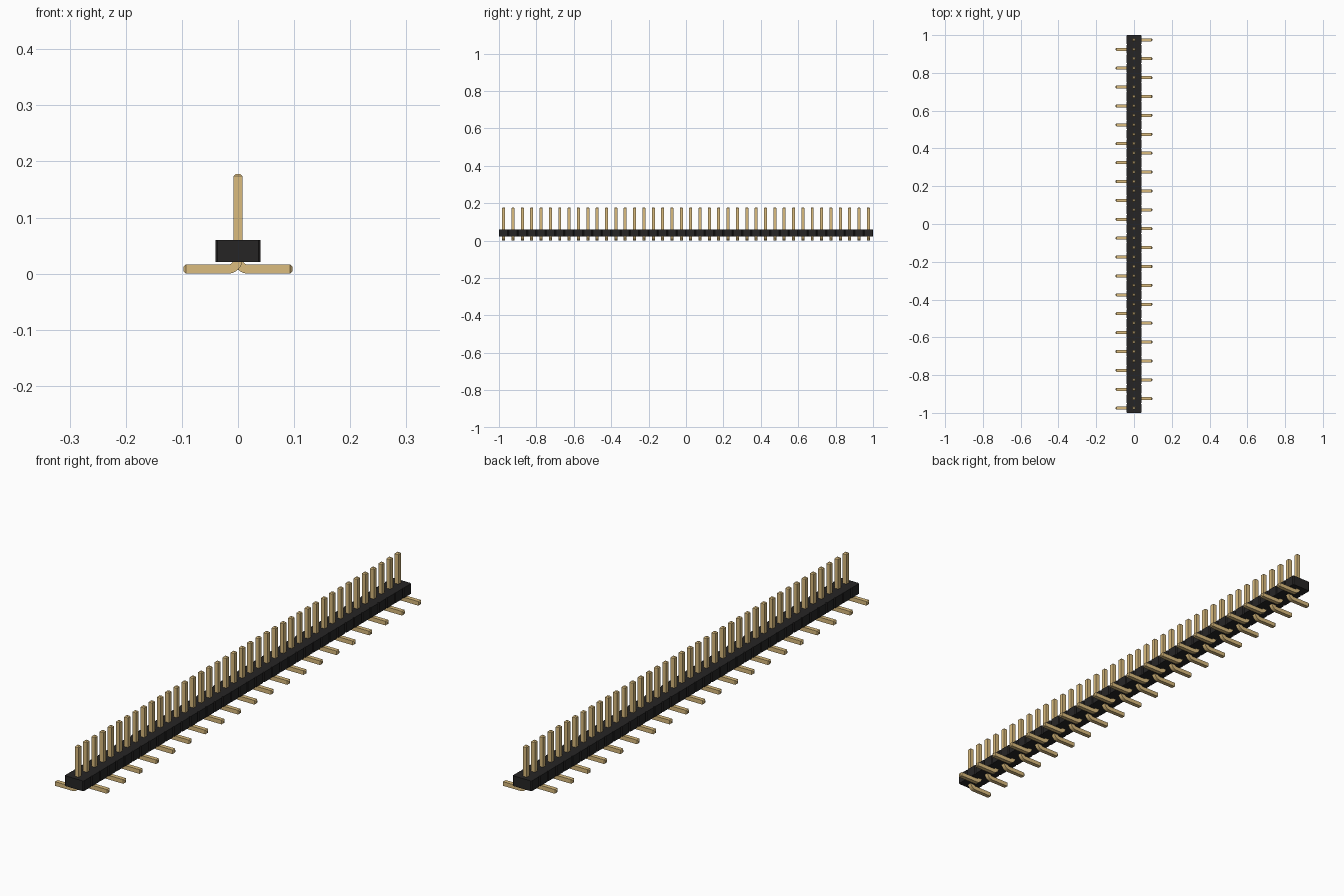
import bpy, bmesh, math

cube = bpy.data.objects.get("Cube")
if cube:
    bpy.data.objects.remove(cube, do_unlink=True)

COUNT = 40
PITCH = 2.0 / COUNT
HALF_W, BODY_Z0, BODY_Z1, NOTCH = 0.0405, 0.0205, 0.06, 0.004
PIN, PIN_TOP, TIP = 0.008, 0.178, 0.004      # pin half width, top, tip chamfer
FOOT_X, BEND_R = 0.097, 0.018                # foot reach, bend centreline radius


def material(name, rgb):
    m = bpy.data.materials.new(name)
    m.use_nodes = True
    m.diffuse_color = (*rgb, 1)
    bsdf = m.node_tree.nodes["Principled BSDF"]
    bsdf.inputs["Base Color"].default_value = (*rgb, 1)
    bsdf.inputs["Roughness"].default_value = 0.5
    return m


black = material("black plastic", (0.0194, 0.0187, 0.0187))
gold = material("gold metal", (0.708, 0.504, 0.21))


def finish(bm, name, mat):
    bmesh.ops.recalc_face_normals(bm, faces=bm.faces)
    mesh = bpy.data.meshes.new(name)
    bm.to_mesh(mesh)
    bm.free()
    mesh.materials.append(mat)
    obj = bpy.data.objects.new(name, mesh)
    bpy.context.collection.objects.link(obj)
    return obj


# Housing: notched outline extruded upwards
side = []
for i in range(COUNT):
    y0 = -1 + i * PITCH
    y1 = y0 + PITCH
    if i == 0:
        side.append((HALF_W - NOTCH, y0))
    side += [(HALF_W, y0 + NOTCH), (HALF_W, y1 - NOTCH), (HALF_W - NOTCH, y1)]
outline = side + [(-x, y) for x, y in reversed(side)]
bm = bmesh.new()
base = bm.faces.new([bm.verts.new((x, y, BODY_Z0)) for x, y in outline])
ext = bmesh.ops.extrude_face_region(bm, geom=[base], use_keep_orig=True)
top = [v for v in ext["geom"] if isinstance(v, bmesh.types.BMVert)]
bmesh.ops.translate(bm, verts=top, vec=(0, 0, BODY_Z1 - BODY_Z0))
finish(bm, "housing", black)

# Pin path: (x, z, angle of travel, half width), from tip down round the bend to the foot
down = -math.pi / 2
path = [(0, PIN_TOP, down, PIN - TIP), (0, PIN_TOP - TIP, down, PIN)]
STEPS = 8
for k in range(STEPS + 1):
    a = k / STEPS * math.pi / 2
    path.append((BEND_R * (1 - math.cos(a)), PIN + BEND_R * (1 - math.sin(a)), down + a, PIN))
path += [(FOOT_X - TIP, PIN, 0, PIN), (FOOT_X, PIN, 0, PIN - TIP)]

# Sweep a square section along the path
bm = bmesh.new()
rings = []
for x, z, a, h in path:
    nx, nz = -math.sin(a), math.cos(a)
    rings.append([bm.verts.new((x + nx * u * h, v * h, z + nz * u * h))
                  for u, v in ((1, 1), (1, -1), (-1, -1), (-1, 1))])
for r0, r1 in zip(rings, rings[1:]):
    for j in range(4):
        k = (j + 1) % 4
        bm.faces.new((r0[j], r0[k], r1[k], r1[j]))
bm.faces.new(rings[0])
bm.faces.new(rings[-1])
pin = finish(bm, "pin_01", gold)
bpy.ops.object.select_all(action='DESELECT')
pin.select_set(True)
bpy.context.view_layer.objects.active = pin
bpy.ops.object.shade_smooth_by_angle(angle=math.radians(30))

# Row of pins with feet alternating sides; the front one points to -x
for i in range(COUNT):
    obj = pin
    if i:
        obj = bpy.data.objects.new(f"pin_{i + 1:02d}", pin.data)
        bpy.context.collection.objects.link(obj)
    obj.location.y = -1 + (i + 0.5) * PITCH
    obj.rotation_euler.z = math.pi if i % 2 == 0 else 0
